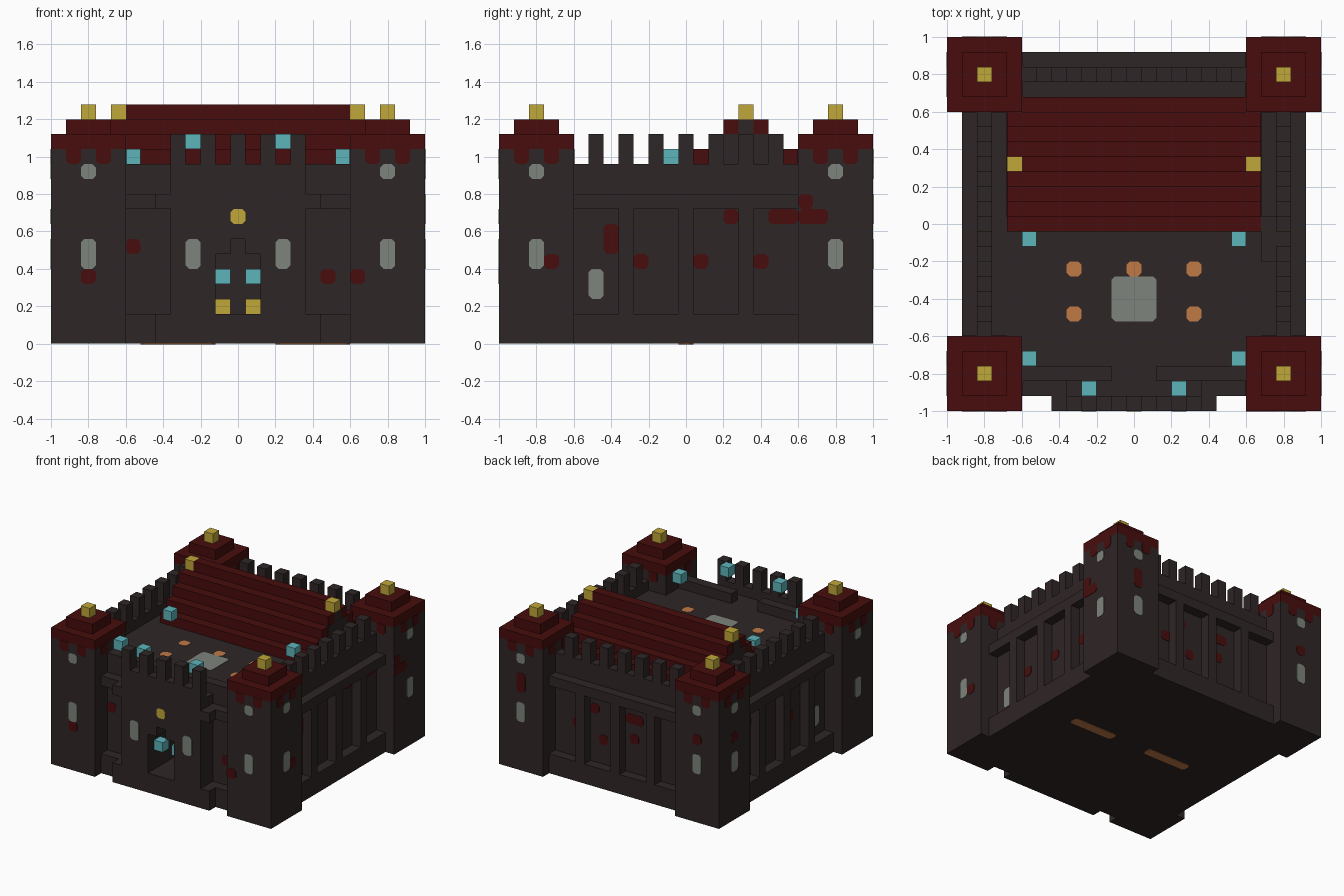
import bpy, bmesh, math
from mathutils import Matrix, Vector

if "Cube" in bpy.data.objects:
    bpy.data.objects.remove(bpy.data.objects["Cube"])

U = 0.08  # block size


def material(name, rgb):
    m = bpy.data.materials.new(name)
    m.use_nodes = True
    m.diffuse_color = (*rgb, 1)
    m.node_tree.nodes["Principled BSDF"].inputs["Base Color"].default_value = (*rgb, 1)
    return m


STONE = material("dark stone", (0.028, 0.019, 0.019))
RED = material("deep red", (0.065, 0.004, 0.004))
GOLD = material("gold", (0.53, 0.39, 0.04))
CYAN = material("cyan glow", (0.11, 0.46, 0.50))
GREY = material("grey glass", (0.21, 0.23, 0.20))
ORANGE = material("orange", (0.53, 0.19, 0.06))


def finish(name, bm, mat):
    bmesh.ops.recalc_face_normals(bm, faces=bm.faces)
    mesh = bpy.data.meshes.new(name)
    bm.to_mesh(mesh)
    bm.free()
    mesh.materials.append(mat)
    ob = bpy.data.objects.new(name, mesh)
    bpy.context.collection.objects.link(ob)
    return ob


def boxes(name, mat, spans):
    """One object from boxes given as (x range, y range, z range)."""
    bm = bmesh.new()
    for span in spans:
        lo, hi = Vector([s[0] for s in span]), Vector([s[1] for s in span])
        place = Matrix.Translation((lo + hi) / 2) @ Matrix.Diagonal((*(hi - lo), 1))
        bmesh.ops.create_cube(bm, size=1, matrix=place)
    return finish(name, bm, mat)


def around(c, half=U / 2):
    return (c - half, c + half)


# Each direction turns a plate that faces -y
R = Matrix.Rotation
FACING = {"front": R(0, 4, 'Z'), "left": R(math.pi / 2, 4, 'Z'),
          "back": R(math.pi, 4, 'Z'), "right": R(-math.pi / 2, 4, 'Z'),
          "up": R(-math.pi / 2, 4, 'X'), "down": R(math.pi / 2, 4, 'X')}
SIDES = ["front", "left", "back", "right"]


def plates(name, mat, items, cut=0.018, flat_top=False):
    """Thin clipped-corner plates: (facing, depth, u, v, width, height)."""
    bm = bmesh.new()
    for facing, d, u, v, w, h in items:
        a, b, t = w / 2, h / 2, 0 if flat_top else cut
        outline = [(-a, cut - b), (cut - a, -b), (a - cut, -b), (a, cut - b)]
        outline += [(a, b - t), (a - t, b), (t - a, b), (t - a - t, b - t)] if t else [(a, b), (-a, b)]
        rings = [[bm.verts.new(FACING[facing] @ Vector((u + p, -d + e, v + q)))
                  for p, q in outline] for e in (-0.003, 0.003)]
        bm.faces.new(rings[0])
        bm.faces.new(rings[1])
        for i in range(len(outline)):
            j = (i + 1) % len(outline)
            bm.faces.new((rings[0][i], rings[0][j], rings[1][j], rings[1][i]))
    return finish(name, bm, mat)


# Keep, with recessed walls
core = boxes("keep", STONE, [((-.84, .84), (-.84, .84), (0, .88))])
ledges = [((-.92, .92), (-.92, .92), (0, .16))]
for s in (-1, 1):
    rim = tuple(sorted((s * .84, s * .92)))
    ledges += [(rim, (-.6, .6), (.72, .8)), ((-.6, .6), rim, (.72, .8))]
boxes("wall_ledges", STONE, ledges)

# Pilasters on the two sides and the back
pilasters = []
for c in (-.32, 0, .32):
    pilasters += [((-.92, -.84), around(c), (.16, .72)), ((.84, .92), around(c), (.16, .72)),
                  (around(c), (.84, .92), (.16, .72))]
boxes("pilasters", STONE, pilasters)

# Parapets and merlons
boxes("parapets", STONE, [((-.84, -.76), (-.84, .84), (.88, .96)), ((.76, .84), (-.84, .84), (.88, .96)),
                          ((-.76, .76), (.76, .84), (.88, .96)), ((-.76, -.12), (-.84, -.76), (.88, .96)),
                          ((.12, .76), (-.84, -.76), (.88, .96)), ((.68, .76), (-.2, .04), (.88, .96))])
merlons = []
for i in range(7):
    c = -.48 + i * 2 * U
    merlons += [(around(s * .8), around(c), (.96, 1.12)) for s in (-1, 1)]
    merlons.append((around(c), around(.8), (.96, 1.12)))
boxes("wall_merlons", STONE, merlons)

# Gatehouse
gate = boxes("gatehouse", STONE, [((-.36, .36), (-1, -.8), (.1, .88))])
boxes("gatehouse_base", STONE, [((-.44, .44), (-1, -.9), (0, .16))])
boxes("gatehouse_ledge", STONE, [((-.44, .44), (-1, -.82), (.72, .8))])
boxes("gatehouse_parapet", STONE, [((-.36, .36), (-1, -.92), (.88, .96))])
boxes("gatehouse_merlons", STONE, [(around(i * 2 * U), (-1, -.92), (.96, 1.12)) for i in range(-2, 3)])

# Gate passage, cut as a stepped arch
bm = bmesh.new()
arch = [(-.12, .16), (.12, .16), (.12, .48), (.04, .48), (.04, .56), (-.04, .56), (-.04, .48), (-.12, .48)]
face = bm.faces.new([bm.verts.new((x, -1.1, z)) for x, z in arch])
ext = bmesh.ops.extrude_face_region(bm, geom=[face])["geom"]
bmesh.ops.translate(bm, vec=(0, .54, 0), verts=[v for v in ext if isinstance(v, bmesh.types.BMVert)])
cutter = finish("gate_cutter", bm, STONE)
cutter.hide_render = True
for ob in (core, gate):
    mod = ob.modifiers.new("gate", 'BOOLEAN')
    mod.operation, mod.solver, mod.object = 'DIFFERENCE', 'EXACT', cutter
    bpy.context.view_layer.objects.active = ob
    bpy.ops.object.modifier_apply(modifier=mod.name)
bpy.data.objects.remove(cutter)
boxes("gate_gold", GOLD, [(around(s * U), (-.64, -.56), (.16, .24)) for s in (-1, 1)])
boxes("gate_lanterns", CYAN, [(around(s * U), around(-.88), (.32, .4)) for s in (-1, 1)])

# Corner towers with stepped caps and finials
corners = [(x, y) for x in (-.8, .8) for y in (-.8, .8)]
boxes("towers", STONE, [(around(x, .2), around(y, .2), (0, 1.04)) for x, y in corners])
boxes("tower_caps", RED, [(around(x, r), around(y, r), z) for x, y in corners
                          for r, z in ((.2, (1.04, 1.12)), (.12, (1.12, 1.2)))])
boxes("tower_finials", GOLD, [(around(x), around(y), (1.2, 1.28)) for x, y in corners])
plates("tower_cap_drips", RED, [(f, d, t + s * U, 1, U, U) for f in SIDES for d in (1, -.6)
                                for t in (-.8, .8) for s in (-1, 1)], flat_top=True)

# Stepped hall roof with dark gables and gold ridge ends
steps, gables = [], []
for k in range(4):
    half, z = .36 - k * U, (.88 + k * U, .96 + k * U)
    steps.append(((-.68, .68), around(.32, half), z))
    gables += [(around(s * .66, .022), around(.32, half - U), z) for s in (-1, 1)]
steps.append(((-.6, .6), around(.32), (1.2, 1.28)))
boxes("hall_roof", RED, steps)
boxes("hall_gables", STONE, gables)
boxes("ridge_ends", GOLD, [(around(s * .64), around(.32), (1.2, 1.28)) for s in (-1, 1)])

# Glowing cubes on the battlements
boxes("battlement_lights", CYAN,
      [(around(s * x), around(y), around(z)) for s in (-1, 1)
       for x, y, z in ((.56, -.72, 1), (.56, -.08, 1), (.24, -.88, 1.08))])

# Windows
windows = [(f, 1, t, z, U, h) for f in SIDES for t in (-.8, .8) for z, h in ((.48, .16), (.92, U))]
windows += [("front", 1, s * .24, .48, U, .16) for s in (-1, 1)]
windows += [("left", .84, -.48, .32, U, .16), ("right", .84, .48, .32, U, .16)]
plates("windows", GREY, windows)
plates("gate_emblem", GOLD, [("front", 1, 0, .68, U, U)])

# Courtyard and underside inlays
plates("courtyard_slab", GREY, [("up", .88, 0, -.4, .24, .24)])
plates("courtyard_lamps", ORANGE, [("up", .88, x, y, U, U) for x, y in
                                   ((-.32, -.24), (0, -.24), (.32, -.24), (-.32, -.48), (.32, -.48))])
plates("underside_strips", ORANGE, [("down", 0, x, 0, .4, U) for x in (-.32, .4)])

# Red stains: wall ones sit in the recess, tower ones on the outer face
WALL, TOWER = .84, 1
stains = [("front", WALL, -.56, .52, 1, 1), ("front", WALL, .48, .36, 1, 1),
          ("front", TOWER, -.8, .36, 1, 1), ("front", TOWER, .64, .36, 1, 1),
          ("left", WALL, -.4, .56, 1, 2), ("left", WALL, -.24, .44, 1, 1),
          ("left", WALL, .08, .44, 1, 1), ("left", WALL, .24, .68, 1, 1),
          ("left", WALL, .4, .44, 1, 1), ("left", WALL, .52, .68, 2, 1),
          ("left", TOWER, -.72, .44, 1, 1), ("left", TOWER, .68, .68, 2, 1),
          ("left", TOWER, .64, .76, 1, 1),
          ("back", WALL, -.36, .44, 2, 1), ("back", WALL, -.24, .6, 1, 1),
          ("back", WALL, -.16, .36, 1, 1), ("back", WALL, .12, .6, 2, 1),
          ("back", WALL, .12, .44, 1, 1), ("back", TOWER, -.8, .72, 1, 2),
          ("back", TOWER, .8, .68, 1, 1), ("right", TOWER, -.8, .68, 1, 1),
          ("right", WALL, -.4, .6, 1, 1), ("right", WALL, .16, .44, 1, 1)]
plates("red_stains", RED, [(f, d, u, z, w * U, h * U) for f, d, u, z, w, h in stains])
